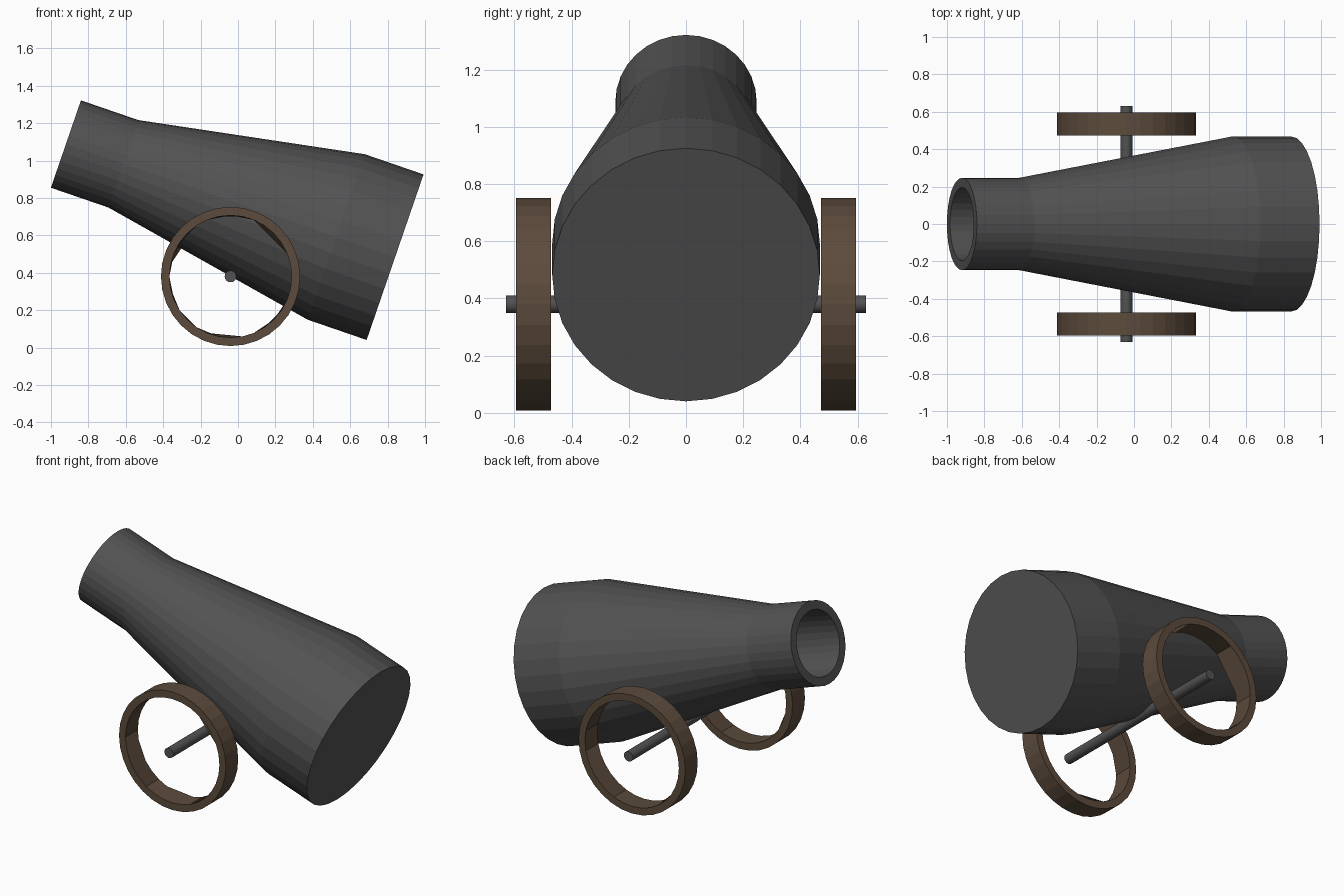
import bpy, bmesh, math
from mathutils import Matrix, Vector

if "Cube" in bpy.data.objects:
    bpy.data.objects.remove(bpy.data.objects["Cube"])

SIDES = 32


def material(name, rgb):
    m = bpy.data.materials.new(name)
    m.diffuse_color = (*rgb, 1)
    m.use_nodes = True
    m.node_tree.nodes["Principled BSDF"].inputs["Base Color"].default_value = m.diffuse_color
    return m


iron = material("dark_iron", (0.085, 0.085, 0.085))
wood = material("dark_wood", (0.107, 0.07, 0.045))


def finish(bm, name, mat):
    bmesh.ops.recalc_face_normals(bm, faces=bm.faces)
    me = bpy.data.meshes.new(name)
    bm.to_mesh(me)
    bm.free()
    me.materials.append(mat)
    ob = bpy.data.objects.new(name, me)
    bpy.context.collection.objects.link(ob)
    return ob


def ring(bm, centre, u, v, r, n=SIDES):
    return [bm.verts.new(centre + r * (math.cos(2 * math.pi * i / n) * u
                                       + math.sin(2 * math.pi * i / n) * v))
            for i in range(n)]


def bridge(bm, a, b):
    n = len(a)
    for i in range(n):
        j = (i + 1) % n
        bm.faces.new((a[i], a[j], b[j], b[i]))


X, Y, Z = Vector((1, 0, 0)), Vector((0, 1, 0)), Vector((0, 0, 1))

# Barrel: tilted profile of (distance from muzzle, radius), breech -> muzzle -> bore
muzzle = Vector((-0.92, 0, 1.088))
axis = Vector((1.76, 0, -0.605)).normalized()
up = Vector((-axis.z, 0, axis.x))
profile = [(1.861, 0.468), (1.528, 0.468), (0.325, 0.247), (0, 0.247),
           (0, 0.195), (1.85, 0.24)]
bm = bmesh.new()
rings = [ring(bm, muzzle + axis * s, up, Y, r) for s, r in profile]
for a, b in zip(rings, rings[1:]):
    bridge(bm, a, b)
bm.faces.new(rings[0])
bm.faces.new(rings[-1])
finish(bm, "barrel", iron)

# Wheels: round rims whose inner wall is made of a few broad panels
hub = Vector((-0.04, 0, 0.38))
spans = [(1, 6), (6, 11), (11, 16), (16, 21), (21, 26), (26, 31), (31, 33)]
for side, name in ((-1, "wheel_front"), (1, "wheel_back")):
    bm = bmesh.new()
    near, far = hub + Y * side * 0.472, hub + Y * side * 0.595
    outer_a, outer_b = (ring(bm, c, X, Z, 0.372) for c in (near, far))
    inner_a, inner_b = (ring(bm, c, X, Z, 0.327) for c in (near, far))
    bridge(bm, outer_a, outer_b)
    bridge(bm, outer_a, inner_a)
    bridge(bm, outer_b, inner_b)
    for s, e in spans:
        idx = [k % SIDES for k in range(s, e + 1)]
        bm.faces.new([inner_b[k] for k in idx] + [inner_a[k] for k in reversed(idx)])
    finish(bm, name, wood)

# Axle
bm = bmesh.new()
a, b = (ring(bm, hub + Y * y, X, Z, 0.031) for y in (-0.63, 0.63))
bridge(bm, a, b)
bm.faces.new(a)
bm.faces.new(b)
finish(bm, "axle", iron)
